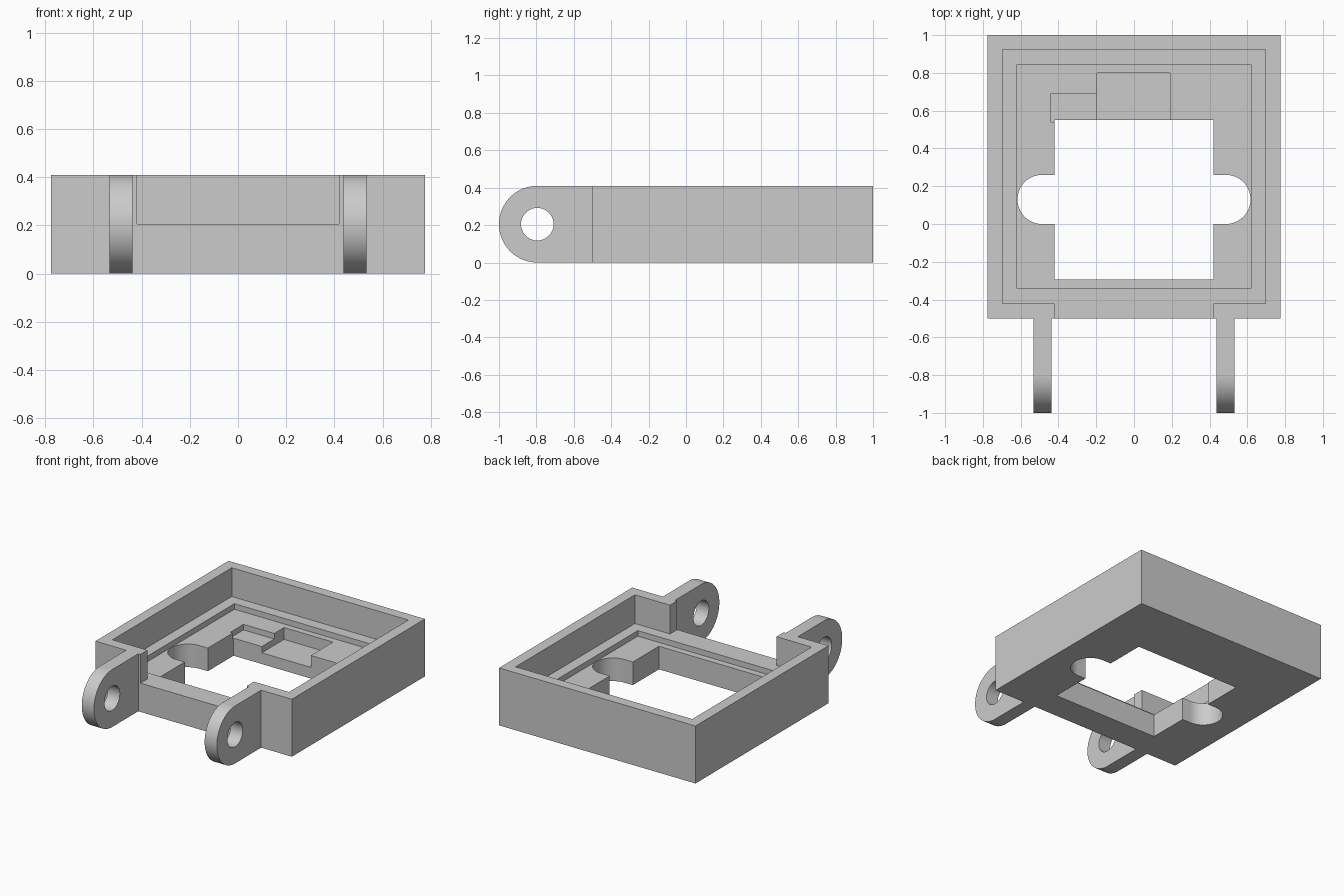
import bpy, bmesh
from math import pi, sin, cos, radians
from mathutils import Vector

if "Cube" in bpy.data.objects:
    bpy.data.objects.remove(bpy.data.objects["Cube"], do_unlink=True)

grey = bpy.data.materials.new("plain grey")
grey.use_nodes = True
colour = (0.6, 0.6, 0.6, 1)
grey.diffuse_color = colour
for node in grey.node_tree.nodes:
    if node.type == 'BSDF_PRINCIPLED':
        node.inputs["Base Color"].default_value = colour


def prism(name, points, extrude):
    """Extrude a planar outline along a vector into a closed solid."""
    bm = bmesh.new()
    face = bm.faces.new([bm.verts.new(p) for p in points])
    result = bmesh.ops.extrude_face_region(bm, geom=[face])
    verts = [v for v in result["geom"] if isinstance(v, bmesh.types.BMVert)]
    bmesh.ops.translate(bm, verts=verts, vec=Vector(extrude))
    bmesh.ops.recalc_face_normals(bm, faces=bm.faces)
    mesh = bpy.data.meshes.new(name)
    bm.to_mesh(mesh)
    bm.free()
    mesh.materials.append(grey)
    obj = bpy.data.objects.new(name, mesh)
    bpy.context.collection.objects.link(obj)
    return obj


def block(name, x0, x1, y0, y1, z0, z1):
    outline = [(x0, y0, z0), (x1, y0, z0), (x1, y1, z0), (x0, y1, z0)]
    return prism(name, outline, (0, 0, z1 - z0))


def arc(cx, cy, r, start, end, steps):
    angles = [start + (end - start) * i / steps for i in range(steps + 1)]
    return [(cx + r * cos(a), cy + r * sin(a)) for a in angles]


def activate(obj):
    bpy.ops.object.select_all(action='DESELECT')
    obj.select_set(True)
    bpy.context.view_layer.objects.active = obj


def cut(target, cutter):
    mod = target.modifiers.new("cut", 'BOOLEAN')
    mod.operation = 'DIFFERENCE'
    mod.solver = 'EXACT'
    mod.object = cutter
    activate(target)
    bpy.ops.object.modifier_apply(modifier=mod.name)
    bpy.data.objects.remove(cutter, do_unlink=True)


def smooth(obj):
    activate(obj)
    bpy.ops.object.shade_smooth_by_angle(angle=radians(30))


HEIGHT, LEDGE, FLOOR, OVER = 0.41, 0.205, 0.165, 0.6

# Tray body with upper cavity, recessed floor and open front
tray = block("tray", -0.775, 0.775, -0.5, 1, 0, HEIGHT)
cut(tray, block("cavity", -0.697, 0.697, -0.42, 0.925, LEDGE, OVER))
cut(tray, block("front_gap", -0.42, 0.42, -0.7, -0.3, LEDGE, OVER))
cut(tray, block("recess", -0.62, 0.62, -0.342, 0.845, FLOOR, OVER))

# Stepped pockets behind the window
cut(tray, block("shallow_pocket", -0.44, -0.1, 0.54, 0.69, 0.125, OVER))
cut(tray, block("deep_pocket", -0.197, 0.19, 0.5, 0.8, 0.08, OVER))

# Window through the floor, with a rounded finger notch on each side
right_notch = arc(0.487, 0.13, 0.13, -pi / 2, pi / 2, 24)
left_notch = arc(-0.487, 0.13, 0.13, pi / 2, 3 * pi / 2, 24)
window = ([(-0.42, -0.295), (0.42, -0.295), (0.42, 0)] + right_notch
          + [(0.42, 0.26), (0.42, 0.55), (-0.42, 0.55), (-0.42, 0.26)]
          + left_notch + [(-0.42, 0)])
cut(tray, prism("window", [(x, y, -0.2) for x, y in window], (0, 0, 1)))
smooth(tray)

# Hinge arms with rounded ends and pin holes
RADIUS = HEIGHT / 2
PIVOT = RADIUS - 1
for side, x in (("right", -0.533), ("left", 0.437)):
    outline = [(-0.5, 0), (-0.5, HEIGHT)] + arc(PIVOT, RADIUS, RADIUS, pi / 2, 3 * pi / 2, 40)
    arm = prism(side + "_hinge_arm", [(x, y, z) for y, z in outline], (0.096, 0, 0))
    hole = arc(PIVOT, RADIUS, 0.087, 0, 2 * pi, 40)[:-1]
    cut(arm, prism("pin_hole", [(x - 0.1, y, z) for y, z in hole], (0.3, 0, 0)))
    smooth(arm)
